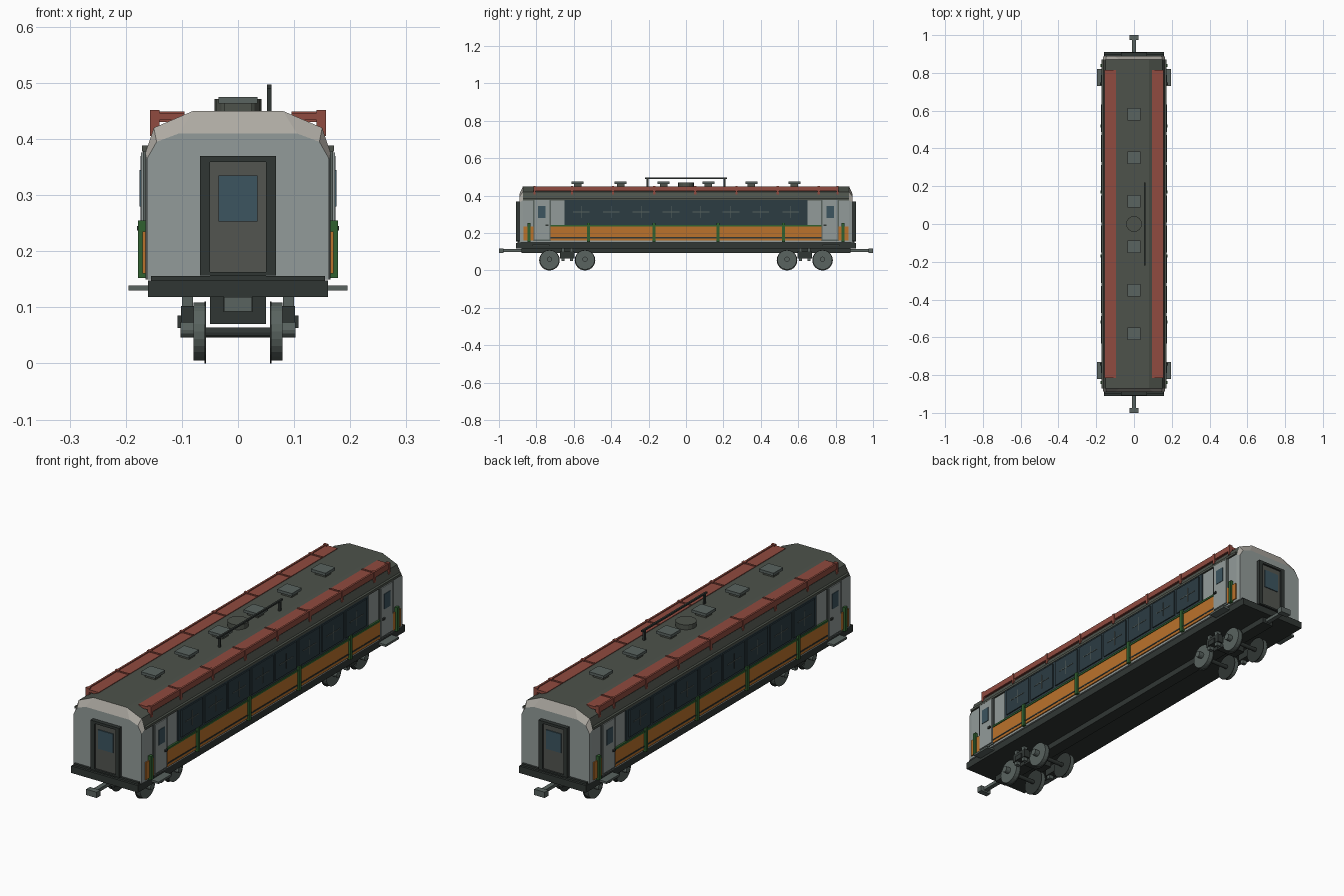
import bpy, bmesh, math
from mathutils import Matrix

cube = bpy.data.objects.get("Cube")
if cube:
    bpy.data.objects.remove(cube, do_unlink=True)


def material(name, r, g, b):
    m = bpy.data.materials.new(name)
    m.use_nodes = True
    m.diffuse_color = (r, g, b, 1)
    m.node_tree.nodes["Principled BSDF"].inputs["Base Color"].default_value = (r, g, b, 1)
    return m


WALL = material("wall grey", .29, .33, .32)
CREAM = material("end cap", .42, .40, .36)
ROOF = material("roof olive", .075, .085, .07)
RED = material("walkway red", .28, .07, .05)
ORANGE = material("orange", .50, .17, .025)
GREEN = material("green", .03, .12, .03)
GLASS = material("dark glass", .025, .045, .055)
PANE = material("blue glass", .045, .09, .115)
DARK = material("dark iron", .03, .037, .034)
METAL = material("grey iron", .10, .125, .115)
DOOR = material("end door", .085, .09, .08)


def finish(name, bm, *mats):
    bmesh.ops.recalc_face_normals(bm, faces=bm.faces)
    mesh = bpy.data.meshes.new(name)
    bm.to_mesh(mesh)
    bm.free()
    for m in mats:
        mesh.materials.append(m)
    ob = bpy.data.objects.new(name, mesh)
    bpy.context.collection.objects.link(ob)
    return ob


def boxes(name, mat, items, sx=(1,), sy=(1,)):
    """Boxes given as x, y and z ranges, repeated for each mirror sign."""
    bm = bmesh.new()
    for x, y, z in items:
        for a in sx:
            for b in sy:
                centre = (a * sum(x) / 2, b * sum(y) / 2, sum(z) / 2)
                size = (x[1] - x[0], y[1] - y[0], z[1] - z[0], 1)
                bmesh.ops.create_cube(bm, size=1, matrix=Matrix.Translation(centre) @ Matrix.Diagonal(size))
    return finish(name, bm, mat)


def discs(name, mat, items, axis="X", sides=20):
    """Cylinders given as centre, radius and depth."""
    bm = bmesh.new()
    turn = Matrix.Rotation(math.pi / 2, 4, "Y") if axis == "X" else Matrix()
    for centre, radius, depth in items:
        bmesh.ops.create_cone(bm, cap_ends=True, segments=sides, radius1=radius, radius2=radius,
                              depth=depth, matrix=Matrix.Translation(centre) @ turn)
    return finish(name, bm, mat)


BOTH = (1, -1)

# Body shell: lofted section with small chamfered ends
outer = [(.165, .15), (.165, .375), (.15, .42), (.08, .45)]
inner = [(.162, .15), (.162, .365), (.145, .395), (.105, .41)]
bm = bmesh.new()
rings = []
for y, half in ((-.89, inner), (-.872, outer), (.872, outer), (.89, inner)):
    section = half + [(-x, z) for x, z in reversed(half)]
    rings.append([bm.verts.new((x, y, z)) for x, z in section])
for r in range(3):
    n = len(rings[r])
    for i in range(n):
        j = (i + 1) % n
        f = bm.faces.new((rings[r][i], rings[r][j], rings[r + 1][j], rings[r + 1][i]))
        if i in range(1, n - 2):
            f.material_index = 1 if r == 1 else 2
bm.faces.new(rings[0])
bm.faces.new(rings[-1])
finish("body_shell", bm, WALL, ROOF, CREAM)

# Underframe
boxes("chassis", DARK, [((-.16, .16), (-.91, .91), (.118, .148)),
                        ((-.155, .155), (-.9, .9), (.148, .156))])
boxes("centre_sill", DARK, [((-.027, .027), (-.88, .88), (.093, .118))])
boxes("door_step", METAL, [((.15, .195), (.73, .82), (.13, .139))], BOTH, BOTH)
boxes("coupler", METAL, [((-.01, .01), (.88, .98), (.1, .114)),
                         ((-.025, .025), (.975, 1), (.093, .118))], sy=BOTH)

# Gutter and side trim
boxes("gutter", ROOF, [((.155, .171), (-.87, .87), (.378, .388))], BOTH)
boxes("orange_panel", ORANGE, [((.16, .17), (-.725, .725), (.16, .235)),
                               ((.16, .17), (.815, .87), (.16, .235)),
                               ((.16, .17), (-.87, -.815), (.16, .235))], BOTH)
boxes("lower_stripe", DARK, [((.165, .1715), (-.725, .725), (.172, .178))], BOTH)
boxes("green_rail", GREEN, [((.165, .173), (-.725, .725), (.235, .243))], BOTH)
boxes("green_post", GREEN, [((.165, .178), (y - .008, y + .008), (.152, .255))
                            for y in (.17, .52, .84)], BOTH, BOTH)

# Side windows
boxes("window_band", GLASS, [((.16, .169), (-.65, .65), (.243, .378))], BOTH)
bays = [(i - 3.5) * .16 for i in range(8)]
boxes("window_pane", GLASS, [((.165, .174), (y - .072, y + .072), (.255, .37)) for y in bays], BOTH)
boxes("window_bars", METAL,
      [((.17, .1755), (y - .0015, y + .0015), (.28, .345)) for y in bays]
      + [((.17, .1755), (y - .045, y + .045), (.311, .314)) for y in bays], BOTH)

# Side doors
boxes("side_door_frame", METAL, [((.16, .169), (.722, .818), (.157, .38))], BOTH, BOTH)
boxes("side_door", WALL, [((.16, .173), (.73, .81), (.165, .376))], BOTH, BOTH)
boxes("side_door_window", PANE, [((.165, .1755), (.75, .79), (.28, .345))], BOTH, BOTH)
boxes("side_door_handle", DARK, [((.17, .18), (.735, .75), (.237, .245))], BOTH, BOTH)

# End doors: open frame, leaf and window
boxes("end_door_frame", DARK, [((-.068, -.05), (.88, .908), (.157, .37)),
                               ((.05, .068), (.88, .908), (.157, .37)),
                               ((-.05, .05), (.88, .908), (.359, .37)),
                               ((-.05, .05), (.88, .908), (.156, .163))], sy=BOTH)
boxes("end_door", DOOR, [((-.05, .05), (.88, .9), (.163, .359))], sy=BOTH)
boxes("end_door_window", PANE, [((-.035, .035), (.89, .904), (.253, .335))], sy=BOTH)

# Roof walkways with brackets
boxes("walkway", RED, [((.095, .155), (-.815, .815), (.434, .446)),
                       ((.147, .155), (-.815, .815), (.425, .45))], BOTH)
boxes("walkway_bracket", RED,
      [((.14, .157), (y - .006, y + .006), (.405, .452)) for y in [i * .22 - .61 for i in range(7)]]
      + [((.095, .15), (y - .004, y + .004), (.43, .449)) for y in [i * .22 - .61 for i in range(7)]]
      + [((.14, .157), (y - .006, y + .006), (.405, .452)) for y in (-.81, .81)], BOTH)

# Roof vents, central ventilator and aerial
boxes("roof_vent_base", ROOF, [((-.025, .025), (y - .02, y + .02), (.445, .466))
                               for y in (.12, .35, .58)], sy=BOTH)
boxes("roof_vent_cap", METAL, [((-.035, .035), (y - .033, y + .033), (.463, .475))
                               for y in (.12, .35, .58)], sy=BOTH)
discs("central_ventilator", ROOF, [((0, 0, .459), .042, .024)], "Z", 16)
boxes("aerial", DARK, [((.052, .06), (-.22, .22), (.49, .497)),
                       ((.052, .06), (.2, .21), (.445, .495)),
                       ((.052, .06), (-.21, -.2), (.445, .495))])

# Wheelsets
axles = [y * s for y in (.54, .73) for s in BOTH]
hub = .055
discs("wheel", METAL, [((s * .069, y, hub + .002), .052, .021) for y in axles for s in BOTH], sides=24)
discs("wheel_flange", DARK, [((s * .0585, y, hub), .055, .003) for y in axles for s in BOTH], sides=24)
discs("axle", DARK, [((0, y, hub), .009, .15) for y in axles], sides=12)
discs("axle_cap", METAL, [((s * .09, y, .06), .014, .025) for y in axles for s in BOTH], sides=12)

# Bogie frames between the wheels
boxes("bogie_frame", DARK, [((.075, .102), (.597, .673), (.065, .102)),
                            ((.1, .108), (.615, .655), (.063, .085)),
                            ((-.05, .05), (.605, .665), (.07, .12))], BOTH, BOTH)
boxes("bogie_spring", METAL, [((.08, .1), (y - .008, y + .008), (.05, .118))
                              for y in (.612, .658)], BOTH, BOTH)
